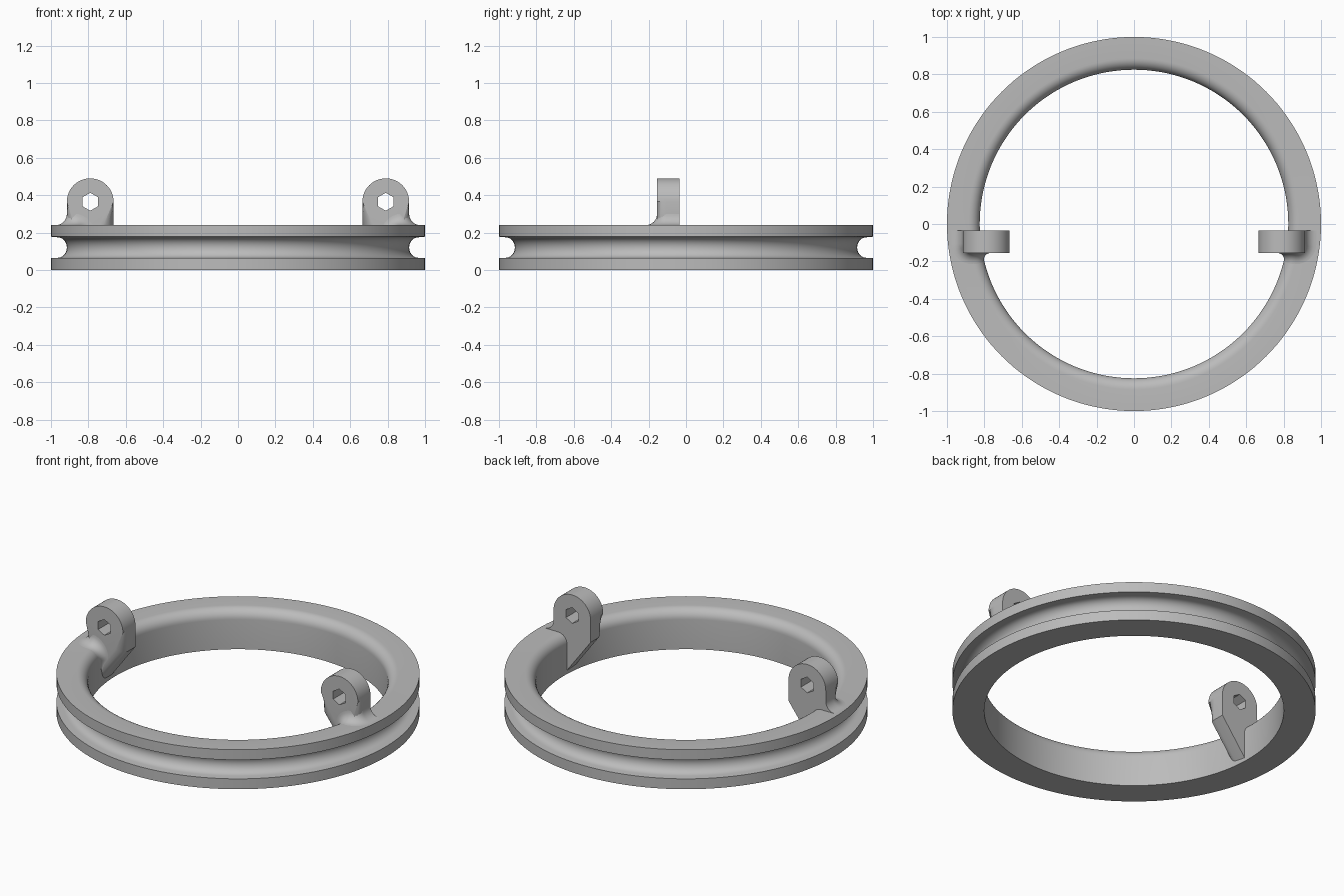
import bpy, bmesh, math
from math import sin, cos, pi, radians, sqrt
from mathutils import Vector

if "Cube" in bpy.data.objects:
    bpy.data.objects.remove(bpy.data.objects["Cube"])

grey = bpy.data.materials.new("plain grey")
grey.use_nodes = True
grey.diffuse_color = (0.5, 0.5, 0.5, 1)
grey.node_tree.nodes["Principled BSDF"].inputs["Base Color"].default_value = (0.5, 0.5, 0.5, 1)

# Ring and lug dimensions
INNER, TOP, ROUND = 0.825, 0.24, 0.06
LUG_X, LUG_R, HOLE_Z = 0.79, 0.125, 0.365
BACK, FRONT, EDGE = -0.035, -0.155, 0.05


def finish(name, bm, angle=35):
    bmesh.ops.recalc_face_normals(bm, faces=bm.faces)
    mesh = bpy.data.meshes.new(name)
    bm.to_mesh(mesh)
    bm.free()
    mesh.materials.append(grey)
    obj = bpy.data.objects.new(name, mesh)
    bpy.context.collection.objects.link(obj)
    smooth(obj, angle)
    return obj


def smooth(obj, angle):
    bpy.ops.object.select_all(action='DESELECT')
    obj.select_set(True)
    bpy.context.view_layer.objects.active = obj
    bpy.ops.object.shade_smooth_by_angle(angle=radians(angle))


def loft(bm, sections, closed=False):
    """Join closed sections into a skin, capping the ends of an open run."""
    loops = [[bm.verts.new(p) for p in s] for s in sections]
    pairs = list(zip(loops, loops[1:]))
    if closed:
        pairs.append((loops[-1], loops[0]))
    else:
        bm.faces.new(loops[0])
        bm.faces.new(loops[-1])
    for a, b in pairs:
        for i in range(len(a)):
            j = (i + 1) % len(a)
            bm.faces.new((a[i], a[j], b[j], b[i]))


def prism(bm, outline, y0, y1):
    loft(bm, [[(x, y, z) for x, z in outline] for y in (y0, y1)])


# Grooved ring, turned from one profile
def make_ring():
    profile = [(INNER, 0), (1, 0), (1, 0.063)]
    for i in range(13):  # rounded groove
        t = pi * i / 12
        profile.append((0.965 - 0.05 * sin(t), 0.12 - 0.055 * cos(t)))
    profile += [(1, 0.178), (1, TOP)]
    for i in range(9):  # rounded inner top edge
        t = pi / 2 * (1 - i / 8)
        profile.append((INNER + ROUND - ROUND * cos(t), TOP - ROUND + ROUND * sin(t)))
    steps = 144
    bm = bmesh.new()
    loft(bm, [[(r * cos(2 * pi * k / steps), r * sin(2 * pi * k / steps), z)
               for r, z in profile] for k in range(steps)], closed=True)
    finish("grooved_ring", bm)


# Lug plate with rounded front rim and hexagonal hole
def make_lug(side, label):
    outline = [(LUG_X + LUG_R * cos(pi * i / 24), HOLE_Z + LUG_R * sin(pi * i / 24))
               for i in range(25)]
    outline += [(LUG_X - LUG_R, 0.235), (0.84, 0.002), (LUG_X + LUG_R, 0.2)]
    bm = bmesh.new()
    prism(bm, [(side * x, z) for x, z in outline], BACK, FRONT)
    rim = [e for e in bm.edges if all(abs(v.co.y - FRONT) < 1e-5 for v in e.verts)]
    bmesh.ops.bevel(bm, geom=rim, offset=EDGE, segments=7, profile=0.5, affect='EDGES')
    lug = finish(label + "_lug", bm)

    bm = bmesh.new()
    prism(bm, [(side * LUG_X + 0.048 * sin(pi * i / 3), HOLE_Z + 0.048 * cos(pi * i / 3))
               for i in range(6)], 0.1, -0.3)
    cutter = finish(label + "_hole_cutter", bm)
    cutter.hide_render = True
    cut = lug.modifiers.new("hex_hole", 'BOOLEAN')
    cut.operation = 'DIFFERENCE'
    cut.solver = 'EXACT'
    cut.object = cutter
    bpy.context.view_layer.objects.active = lug
    bpy.ops.object.modifier_apply(modifier=cut.name)
    bpy.data.objects.remove(cutter)
    smooth(lug, 35)


# Concave fillet running up the inner wall, over the ring and round the lug
def make_fillet(side, label):
    arc = [pi / 2 * i / 8 for i in range(9)]
    sections = []

    def along_ring(r, z, nr, nz, size):
        def point(a, b):
            y = FRONT - a
            rr = r + b * nr
            return (side * sqrt(rr * rr - y * y), y, z + b * nz)
        sections.append([point(size * (1 - sin(t)), size * (1 - cos(t))) for t in arc]
                        + [point(-0.003, -0.003)])

    def on_top(x, y, g):
        def point(a, b):
            return (side * (x + a * g.x), y + a * g.y, TOP + b)
        sections.append([point(ROUND * (1 - sin(t)), ROUND * (1 - cos(t))) for t in arc]
                        + [point(-0.003, -0.003)])

    for z, size in ((0.1, 0.004), (0.14, 0.02), (0.165, 0.036)):
        along_ring(INNER, z, -1, 0, size)
    for i in range(9):
        t = radians(10 * i)
        along_ring(INNER + ROUND - ROUND * cos(t), TOP - ROUND + ROUND * sin(t),
                   -cos(t), sin(t), 0.044 + 0.002 * i)
    cx, cy = LUG_X + LUG_R - EDGE, FRONT + EDGE
    for i in range(9):
        t = pi / 2 * i / 8
        g = Vector((sin(t), -cos(t)))
        on_top(cx + EDGE * g.x, cy + EDGE * g.y, g)
    on_top(LUG_X + LUG_R, BACK, Vector((1, 0)))
    bm = bmesh.new()
    loft(bm, sections)
    finish(label + "_lug_fillet", bm, 50)


make_ring()
for side, label in ((1, "left"), (-1, "right")):
    make_lug(side, label)
    make_fillet(side, label)
